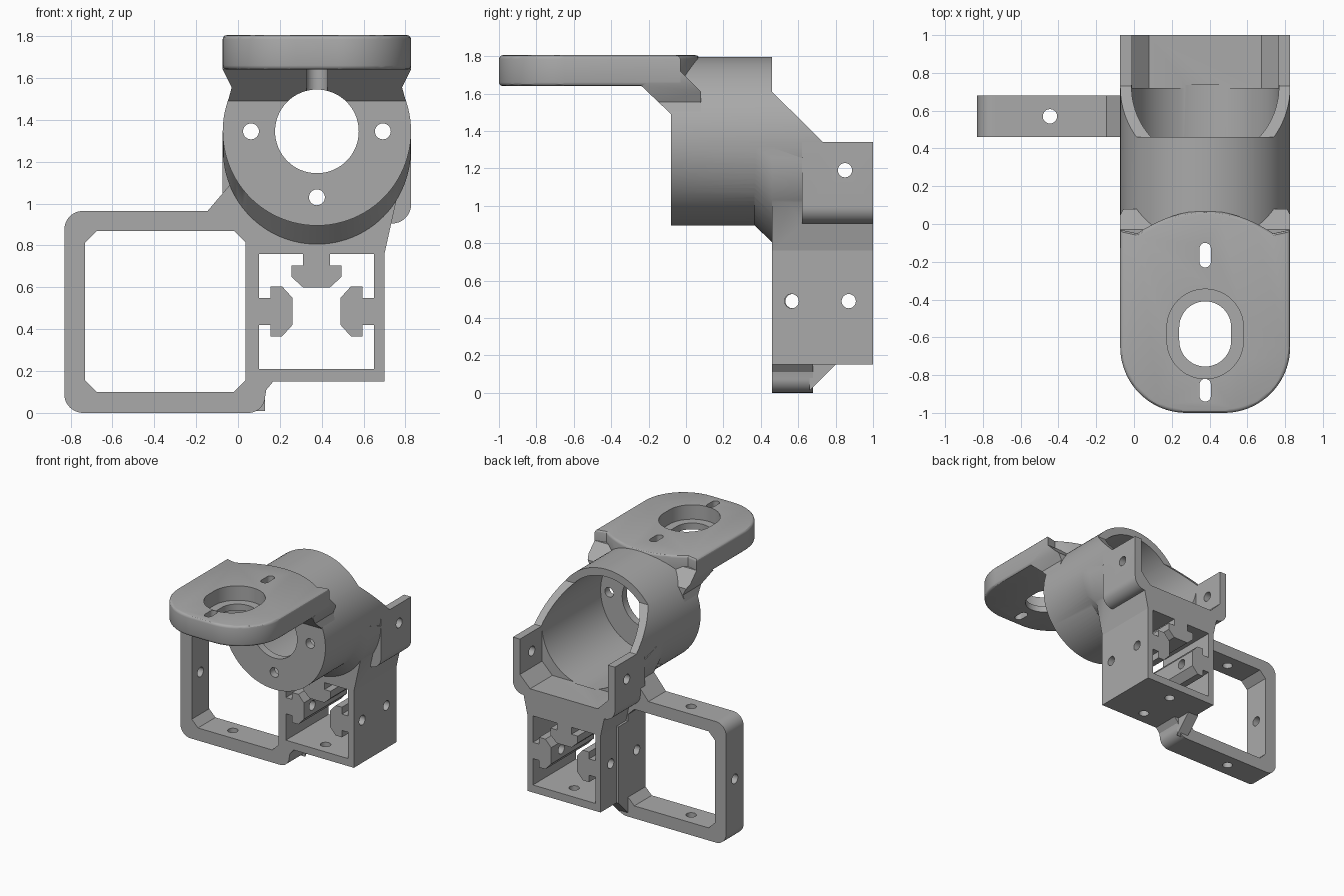
import bpy, bmesh
from math import sin, cos, pi, radians

cube = bpy.data.objects.get("Cube")
if cube:
    bpy.data.objects.remove(cube)

grey = bpy.data.materials.new("bracket grey")
grey.use_nodes = True
colour = (0.4, 0.4, 0.4, 1)
grey.diffuse_color = colour
grey.node_tree.nodes["Principled BSDF"].inputs["Base Color"].default_value = colour

CX, CZ = 0.377, 1.345      # tube axis
PLACE = {"x": lambda u, v, d: (d, u, v),
         "y": lambda u, v, d: (u, d, v),
         "z": lambda u, v, d: (u, v, d)}


def arc(cu, cv, r, a0, a1, n=12):
    angles = [radians(a0 + (a1 - a0) * i / n) for i in range(n + 1)]
    return [(cu + r * cos(a), cv + r * sin(a)) for a in angles]


def finish(name, bm):
    bmesh.ops.recalc_face_normals(bm, faces=bm.faces)
    mesh = bpy.data.meshes.new(name)
    bm.to_mesh(mesh)
    bm.free()
    mesh.materials.append(grey)
    ob = bpy.data.objects.new(name, mesh)
    bpy.context.collection.objects.link(ob)
    return ob


def prism(name, axis, pts, a, b, bevel=0):
    """Extrude a flat outline along an axis from a to b."""
    bm = bmesh.new()
    face = bm.faces.new([bm.verts.new(PLACE[axis](u, v, a)) for u, v in pts])
    shift = PLACE[axis](0, 0, b - a)
    ext = bmesh.ops.extrude_face_region(bm, geom=[face])["geom"]
    bmesh.ops.translate(bm, vec=shift, verts=[g for g in ext if isinstance(g, bmesh.types.BMVert)])
    if bevel:
        rims = [e for e in bm.edges if abs(e.verts[0].co.z - e.verts[1].co.z) < 1e-5]
        bmesh.ops.bevel(bm, geom=rims, offset=bevel, segments=3, profile=0.5, affect="EDGES")
    return finish(name, bm)


def rod(axis, u, v, r, a, b, n=32):
    return prism("cutter", axis, arc(u, v, r, 0, 360 - 360 / n, n - 1), a, b)


def slot(y, r, half, a, b):
    """Upright slot on the centre line, long in y."""
    pts = arc(CX, y + half, r, 0, 180, 24) + arc(CX, y - half, r, 180, 360, 24)
    return prism("cutter", "z", pts, a, b)


def box(x0, x1, y0, y1, z0, z1):
    return prism("cutter", "y", [(x0, z0), (x1, z0), (x1, z1), (x0, z1)], y0, y1)


def combine(ob, operation, *others):
    for other in others:
        mod = ob.modifiers.new("combine", "BOOLEAN")
        mod.operation, mod.solver, mod.object = operation, "EXACT", other
        bpy.context.view_layer.update()
        graph = bpy.context.evaluated_depsgraph_get()
        mesh = bpy.data.meshes.new_from_object(ob.evaluated_get(graph))
        ob.modifiers.clear()
        ob.data = mesh
        bpy.data.objects.remove(other)


def cut(ob, *others):
    combine(ob, "DIFFERENCE", *others)


def join(ob, *others):
    combine(ob, "UNION", *others)


def mirrored(pts):
    return pts + [(2 * CX - u, v) for u, v in reversed(pts)]


def bore():
    return rod("y", CX, CZ, 0.39, -0.02, 0.735, 96)


def front_hole():
    return rod("y", CX, CZ, 0.2, -0.5, 0.1, 64)


def side_holes():
    return [rod("x", y, 0.49, 0.038, -1, 1) for y in (0.565, 0.87)]


# Tube housing with sloped collar, flared saddle and rear tabs
tube = rod("y", CX, CZ, 0.45, -0.08, 0.8, 96)
tube.name = "tube_housing"
bm = bmesh.new()
for y, z in ((0.365, CZ), (0.46, 1.255), (0.62, 1.255)):
    for u, v in arc(CX, z, 0.449, 180, 360, 48):
        bm.verts.new((u, y, v))
bmesh.ops.convex_hull(bm, input=bm.verts)
collar = finish("collar", bm)
saddle = prism("saddle", "y", mirrored([(0.7, 0.76), (0.82, 1.3)]), 0.46, 1)
tabs = prism("tabs", "y", mirrored([(0.735, 0.905)] + arc(0.737, 0.995, 0.09, -80, 0, 8)
                                   + [(0.827, 1.342)]), 0.62, 1)
join(tube, collar, saddle, tabs)
trough = prism("cutter", "y", mirrored([(0.675, 0.97), (0.765, 1.06), (0.765, 1.6)]), 0.72, 1.1)
slope = prism("cutter", "x", [(0.46, 1.61), (0.73, 1.342), (1.2, 1.342), (1.2, 2), (0.46, 2)], -1, 1)
cut(tube, bore(), trough, slope, front_hole())
cut(tube, *[rod("y", CX + 0.315 * cos(a), CZ + 0.315 * sin(a), 0.038, -0.2, 0.1)
            for a in (0, pi / 2, pi, 1.5 * pi)])
cut(tube, rod("x", 0.85, 1.19, 0.038, -1, 1))

# Square clamp block under the tube
block = box(0.054, 0.70, 0.46, 1, 0.15, 0.8)
block.name = "clamp_block"
cut(block, box(0.10, 0.65, 0.3, 1.2, 0.21, 0.76), *side_holes())
cut(block, *[rod("z", CX, y, 0.038, 0.1, 0.4) for y in (0.565, 0.87)])

# Three T-shaped rails inside the block
half_t = [(0.065, 0.285), (0.065, 0.22), (0.12, 0.22), (0.12, 0.165), (0.065, 0.115)]
t_shape = half_t + [(-u, v) for u, v in reversed(half_t)]
for name, turn in (("top_rail", 0), ("left_rail", -pi / 2), ("right_rail", pi / 2)):
    c, s = cos(turn), sin(turn)
    rail = prism(name, "y", [(0.375 + u * c - v * s, 0.485 + u * s + v * c) for u, v in t_shape], 0.46, 1)
    if turn:
        cut(rail, *side_holes())

# Side frame with rounded outside and chamfered window
outline = (arc(-0.74, 0.09, 0.09, 180, 270) + arc(0.05, 0.08, 0.08, 270, 360)
           + [(0.135, 0.11), (0.17, 0.152), (0.10, 0.17), (0.10, 0.76), (0.08, 1.1), (-0.03, 1.1), (-0.145, 0.965)]
           + arc(-0.74, 0.875, 0.09, 90, 180))
frame = prism("side_frame", "y", outline, 0.46, 0.68)
w, e, lo, hi, c = -0.73, 0.035, 0.10, 0.87, 0.055
window = [(w + c, lo), (e - c, lo), (e, lo + c), (e, hi - c), (e - c, hi), (w + c, hi), (w, hi - c), (w, lo + c)]
cut(frame, prism("cutter", "y", window, 0.3, 0.9), bore())
cut(frame, rod("z", -0.445, 0.57, 0.038, -0.1, 1.2), rod("x", 0.57, 0.49, 0.038, -1, 0.3))
brace = prism("frame_brace", "x", [(0.66, 0.01), (0.68, 0.03), (0.80, 0.152), (0.80, 0.76), (0.66, 0.76)], 0.037, 0.098)
cut(brace, rod("x", 0.565, 0.49, 0.038, -1, 1))
foot = prism("frame_foot", "x", [(0.66, 0.01), (0.68, 0.03), (0.80, 0.152), (0.66, 0.152)], 0.037, 0.13)

# Overhanging mounting plate with slots
rear = [(CX + 0.36 * t / 8, 0.07 - 0.12 * (t / 8) ** 2) for t in range(8, -9, -1)]
plate = prism("mounting_plate", "z", arc(0.477, -0.65, 0.35, 270, 360, 20) + [(0.827, -0.03)] + rear
              + [(-0.073, -0.03)] + arc(0.277, -0.65, 0.35, 180, 270, 20), 1.64, 1.805, 0.02)
cut(plate, slot(-0.582, 0.2025, 0.035, 1.69, 2), slot(-0.582, 0.1375, 0.035, 1.5, 2),
    slot(-0.165, 0.03, 0.035, 1.5, 2), slot(-0.88, 0.03, 0.03, 1.5, 2), bore())

# Sloped gusset joining plate and tube
gusset = prism("plate_gusset", "x", [(-0.24, 1.642), (-0.08, 1.49), (0.08, 1.49), (0.08, 1.61),
                                     (-0.03, 1.72), (-0.06, 1.72)], -0.2, 1)
combine(gusset, "INTERSECT", prism("cutter", "y", mirrored(
    [(0.803, 1.485), (0.784, 1.555), (0.827, 1.642), (0.827, 1.75)]), -0.5, 0.5))
cut(gusset, slot(-0.19, 0.05, 0.06, 1.3, 1.8), front_hole(), bore())

# Smooth round walls, crisp edges
bpy.ops.object.select_all(action="DESELECT")
for ob in (tube, block, frame, plate, gusset):
    ob.select_set(True)
    bpy.context.view_layer.objects.active = ob
bpy.ops.object.shade_smooth_by_angle(angle=radians(30))
